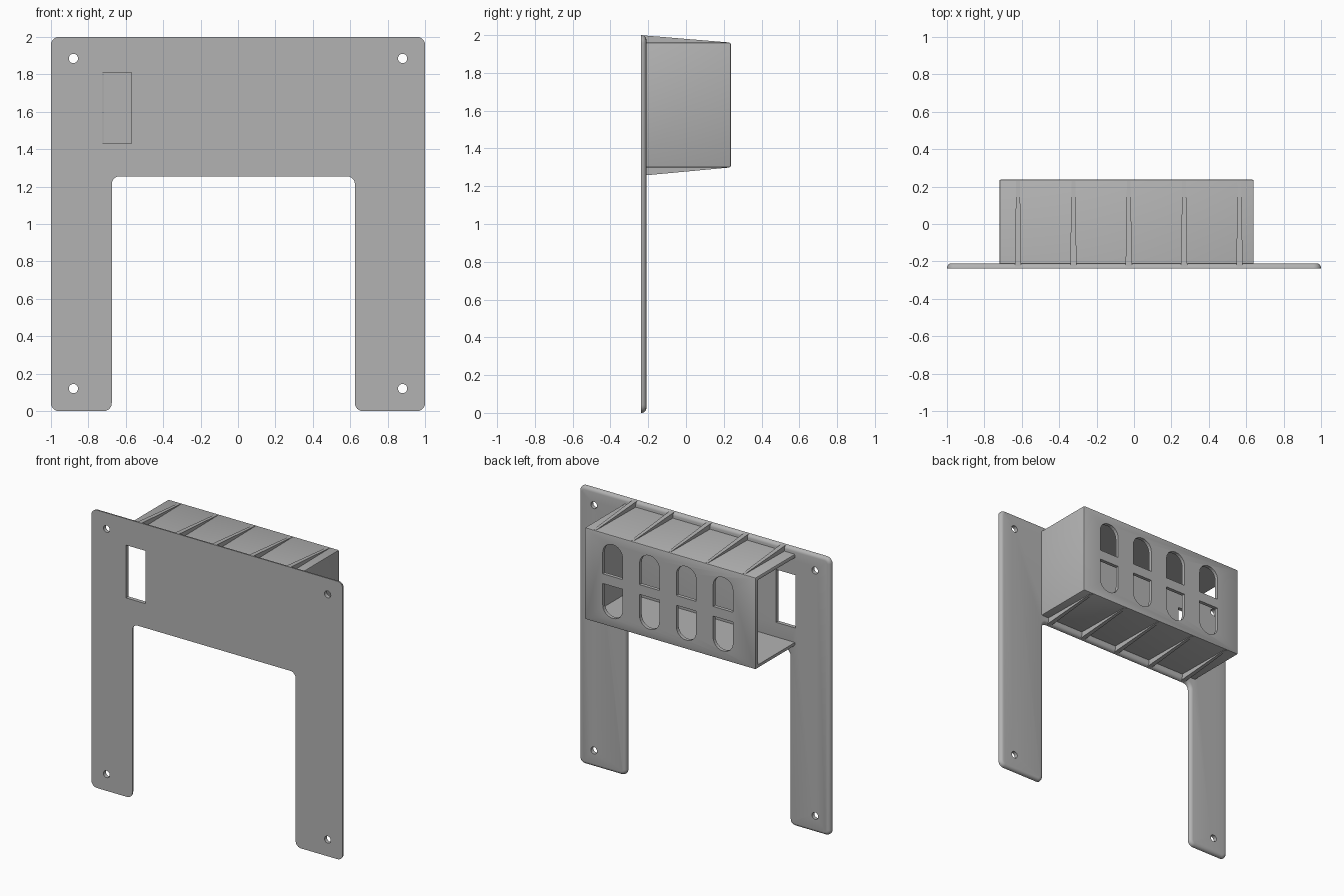
import bpy, bmesh, math
from mathutils import Vector

old = bpy.data.objects.get("Cube")
if old:
    bpy.data.objects.remove(old, do_unlink=True)

grey = bpy.data.materials.new("plain grey plastic")
grey.use_nodes = True
colour = (0.45, 0.45, 0.45, 1)
grey.diffuse_color = colour
grey.node_tree.nodes["Principled BSDF"].inputs["Base Color"].default_value = colour


def finish(name, bm, cutter=False):
    bmesh.ops.recalc_face_normals(bm, faces=bm.faces)
    mesh = bpy.data.meshes.new(name)
    bm.to_mesh(mesh)
    bm.free()
    mesh.materials.append(grey)
    ob = bpy.data.objects.new(name, mesh)
    bpy.context.collection.objects.link(ob)
    if cutter:
        ob.hide_render = True
        ob.hide_viewport = True
        ob.display_type = 'WIRE'
    return ob


def rounded(points, radii, seg=6):
    """Outline in x, z with every square corner rounded by its radius."""
    pts = [Vector(p) for p in points]
    out = []
    for i, (p, r) in enumerate(zip(pts, radii)):
        a = (pts[i - 1] - p).normalized()
        b = (pts[(i + 1) % len(pts)] - p).normalized()
        c = p + (a + b) * r
        steps = seg if r else 0
        for k in range(steps + 1):
            t = math.pi / 2 * k / max(steps, 1)
            out.append(c - r * (b * math.cos(t) + a * math.sin(t)))
    return out


def rect(x0, x1, z0, z1):
    return [(x0, z0), (x1, z0), (x1, z1), (x0, z1)]


def prism(bm, outline, y0, y1):
    """Extrude an x, z outline from y0 to y1 and return the end face."""
    face = bm.faces.new([bm.verts.new((x, y0, z)) for x, z in outline])
    ext = bmesh.ops.extrude_face_region(bm, geom=[face], use_keep_orig=True)["geom"]
    bmesh.ops.translate(bm, vec=(0, y1 - y0, 0),
                        verts=[v for v in ext if isinstance(v, bmesh.types.BMVert)])
    return [f for f in ext if isinstance(f, bmesh.types.BMFace)][0]


def cut(ob, cutter):
    mod = ob.modifiers.new("cut", 'BOOLEAN')
    mod.operation = 'DIFFERENCE'
    mod.solver = 'EXACT'
    mod.object = cutter


FRONT, PLATE_BACK, BACK = -0.2375, -0.21, 0.2375

# Mounting plate with two legs and a rounded rear rim
bm = bmesh.new()
corners = [(-1, 0), (-0.675, 0), (-0.675, 1.255), (0.625, 1.255),
           (0.625, 0), (1, 0), (1, 2), (-1, 2)]
rear = prism(bm, rounded(corners, [0.042] * 8), FRONT, PLATE_BACK)
bmesh.ops.bevel(bm, geom=list(rear.edges), offset=0.024, segments=4,
                profile=0.5, affect='EDGES')
plate = finish("mounting_plate", bm)

# Screw holes and the side window
bm = bmesh.new()
for x in (-0.88, 0.88):
    for z in (0.12, 1.885):
        ring = [(x + 0.025 * math.cos(a), z + 0.025 * math.sin(a))
                for a in (math.tau * k / 24 for k in range(24))]
        prism(bm, ring, -0.4, 0)
prism(bm, rect(-0.725, -0.57, 1.43, 1.81), -0.4, 0)
cut(plate, finish("plate_cutter", bm, True))

# Housing box, open towards the plate and at its right end
bm = bmesh.new()
prism(bm, rect(-0.72, 0.64, 1.3, 1.96), -0.22, BACK)
rim = [e for e in bm.edges if any(v.co.y > 0 for v in e.verts)]
bmesh.ops.bevel(bm, geom=rim, offset=0.008, segments=2, profile=0.5, affect='EDGES')
housing = finish("housing", bm)

bm = bmesh.new()
prism(bm, rect(-0.9, 0.615, 1.325, 1.935), -0.4, 0.212)
cut(housing, finish("cavity_cutter", bm, True))

# Two rows of arched ports in the rear wall
bm = bmesh.new()
w, r = 0.079, 0.077
for i in range(4):
    x = 0.418 - 0.293 * i
    prism(bm, rounded(rect(x - w, x + w, 1.665, 1.895), [0, 0, r, r]), 0.15, 0.4)
    prism(bm, rounded(rect(x - w, x + w, 1.365, 1.595), [r, r, 0, 0]), 0.15, 0.4)
cut(housing, finish("port_cutter", bm, True))


# Tapered ribs above and below the housing
def ribs(name, z_plate, z_wall, z_inside):
    bm = bmesh.new()
    for i in range(5):
        x = -0.62 + 0.296 * i
        sides = []
        for s in (-1, 1):
            sides.append([bm.verts.new((x + s * h, y, z)) for h, y, z in
                          ((0.017, -0.232, z_inside), (0.017, -0.232, z_plate),
                           (0.01, 0.23, z_wall), (0.01, 0.23, z_inside))])
        left, right = sides
        bm.faces.new(left)
        bm.faces.new(right)
        for k in range(4):
            n = (k + 1) % 4
            bm.faces.new((left[k], left[n], right[n], right[k]))
    return finish(name, bm)


ribs("top_ribs", 1.999, 1.961, 1.945)
ribs("bottom_ribs", 1.256, 1.299, 1.315)

# Smooth the rounded rims, keep the sharp edges
bpy.ops.object.select_all(action='DESELECT')
for ob in (plate, housing):
    ob.select_set(True)
    bpy.context.view_layer.objects.active = ob
bpy.ops.object.shade_smooth_by_angle(angle=math.radians(30))
